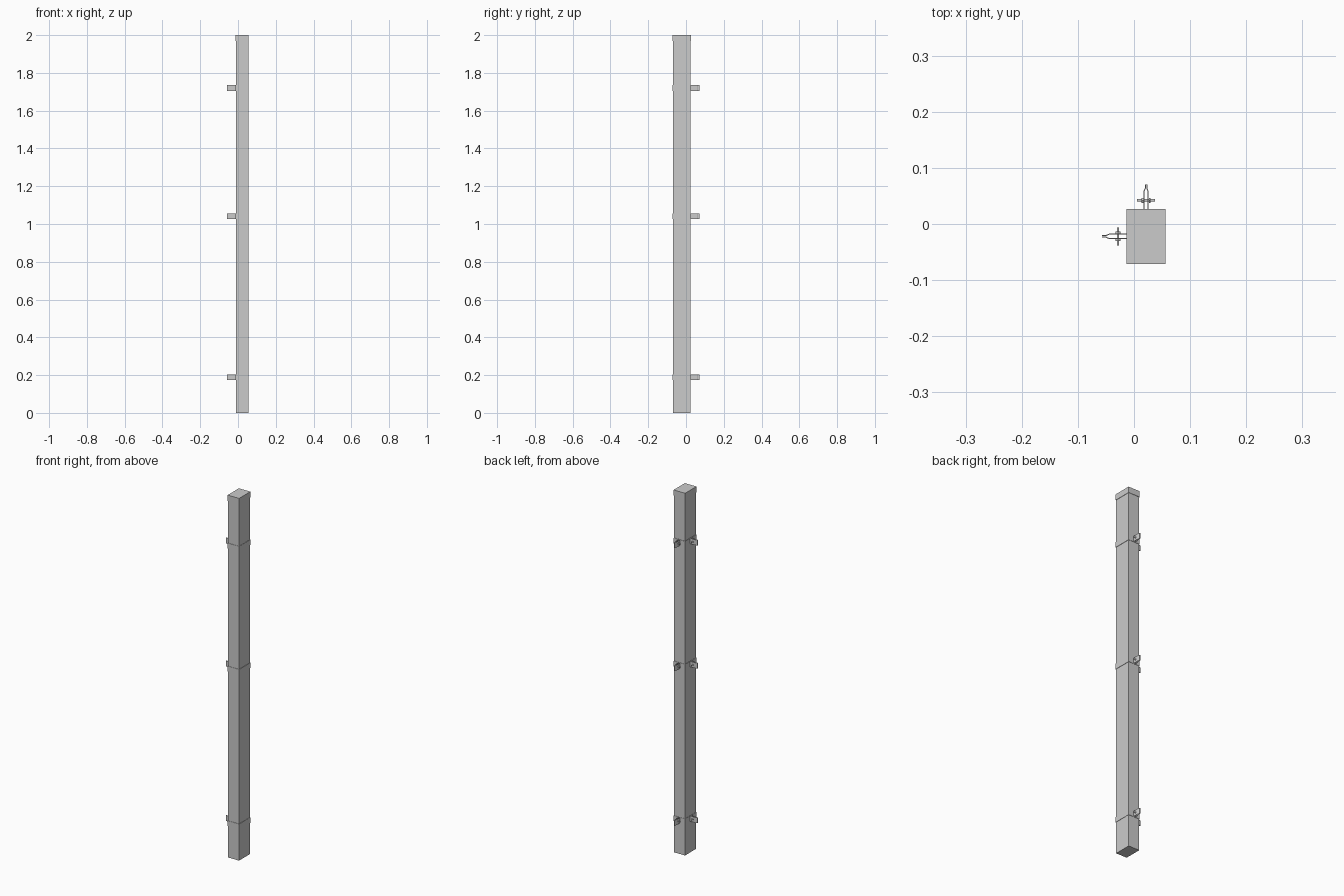
import bpy, bmesh, math
from mathutils import Vector, Matrix

if "Cube" in bpy.data.objects:
    bpy.data.objects.remove(bpy.data.objects["Cube"])

X0, X1, Y0, Y1 = -0.0115, 0.0545, -0.069, 0.025   # post faces
CX, CY = (X0 + X1) / 2, (Y0 + Y1) / 2
T = 0.0018                                        # strap thickness
H = 0.03                                          # strap height


def finish(name, bm):
    bmesh.ops.recalc_face_normals(bm, faces=bm.faces)
    me = bpy.data.meshes.new(name)
    bm.to_mesh(me)
    bm.free()
    ob = bpy.data.objects.new(name, me)
    bpy.context.collection.objects.link(ob)
    return ob


def box(name, x0, x1, y0, y1, z0, z1):
    bm = bmesh.new()
    m = Matrix.Translation(((x0 + x1) / 2, (y0 + y1) / 2, (z0 + z1) / 2))
    m = m @ Matrix.Diagonal((x1 - x0, y1 - y0, z1 - z0, 1))
    bmesh.ops.create_cube(bm, size=1, matrix=m)
    return finish(name, bm)


def ribbon(name, path, z):
    """Flat strip standing on edge, following a 2D centre line with mitred corners."""
    pts = [Vector(p) for p in path]
    normals = []
    for a, b in zip(pts, pts[1:]):
        d = (b - a).normalized()
        normals.append(Vector((-d.y, d.x)))
    left, right = [], []
    for i, p in enumerate(pts):
        n0, n1 = normals[max(i - 1, 0)], normals[min(i, len(normals) - 1)]
        off = (n0 + n1) / (1 + n0.dot(n1)) * T / 2
        left.append(p + off)
        right.append(p - off)
    bm = bmesh.new()
    rings = []
    for l, r in zip(left, right):
        rings.append([bm.verts.new((q.x, q.y, z + s * H / 2))
                      for q, s in ((l, -1), (r, -1), (r, 1), (l, 1))])
    for a, b in zip(rings, rings[1:]):
        for k in range(4):
            j = (k + 1) % 4
            bm.faces.new((a[k], a[j], b[j], b[k]))
    bm.faces.new(rings[0])
    bm.faces.new(rings[-1][::-1])
    return finish(name, bm)


def bolt(name, centre, axis):
    """Shaft with a hexagonal head and nut either side of the tabs."""
    bm = bmesh.new()
    base = Matrix.Translation(centre) @ Vector(axis).to_track_quat('Z', 'Y').to_matrix().to_4x4()
    for r, length, off, seg in ((0.0022, 0.032, 0, 12), (0.0055, 0.0035, 0.0066, 6),
                                (0.0055, 0.0035, -0.0066, 6)):
        bmesh.ops.create_cone(bm, cap_ends=True, segments=seg, radius1=r, radius2=r,
                              depth=length, matrix=base @ Matrix.Translation((0, 0, off)))
    return finish(name, bm)


# Post and overlapping cap
box("post", X0, X1, Y0, Y1, 0, 1.99)
box("post_cap", X0 - 0.002, X1 + 0.002, Y0 - 0.002, Y1 + 0.002, 1.968, 2.0)

# Tab profile: (distance out from the post, offset from the tab's middle)
g = T / 2
tab = [(0.0455, 0.0012), (0.0385, 0.0014), (0.033, 0.0038), (g, 0.0038)]


def left_tab(side):
    return [(X0 - d, CY + side * o) for d, o in tab]


def back_tab(side):
    return [(CX + side * o, Y1 + d) for d, o in tab]


# Corner clamps: a long strap, a short corner strap and two bolts each
for n, z in enumerate((0.188, 1.041, 1.72), 1):
    ribbon(f"outer_strap_{n}",
           left_tab(-1) + [(X0 - g, Y0 - g), (X1 + g, Y0 - g), (X1 + g, Y1 + g)]
           + back_tab(1)[::-1], z)
    ribbon(f"corner_strap_{n}",
           left_tab(1) + [(X0 - g, Y1 + g)] + back_tab(-1)[::-1], z)
    bolt(f"left_bolt_{n}", (X0 - 0.017, CY, z), (0, 1, 0))
    bolt(f"back_bolt_{n}", (CX, Y1 + 0.017, z), (1, 0, 0))
